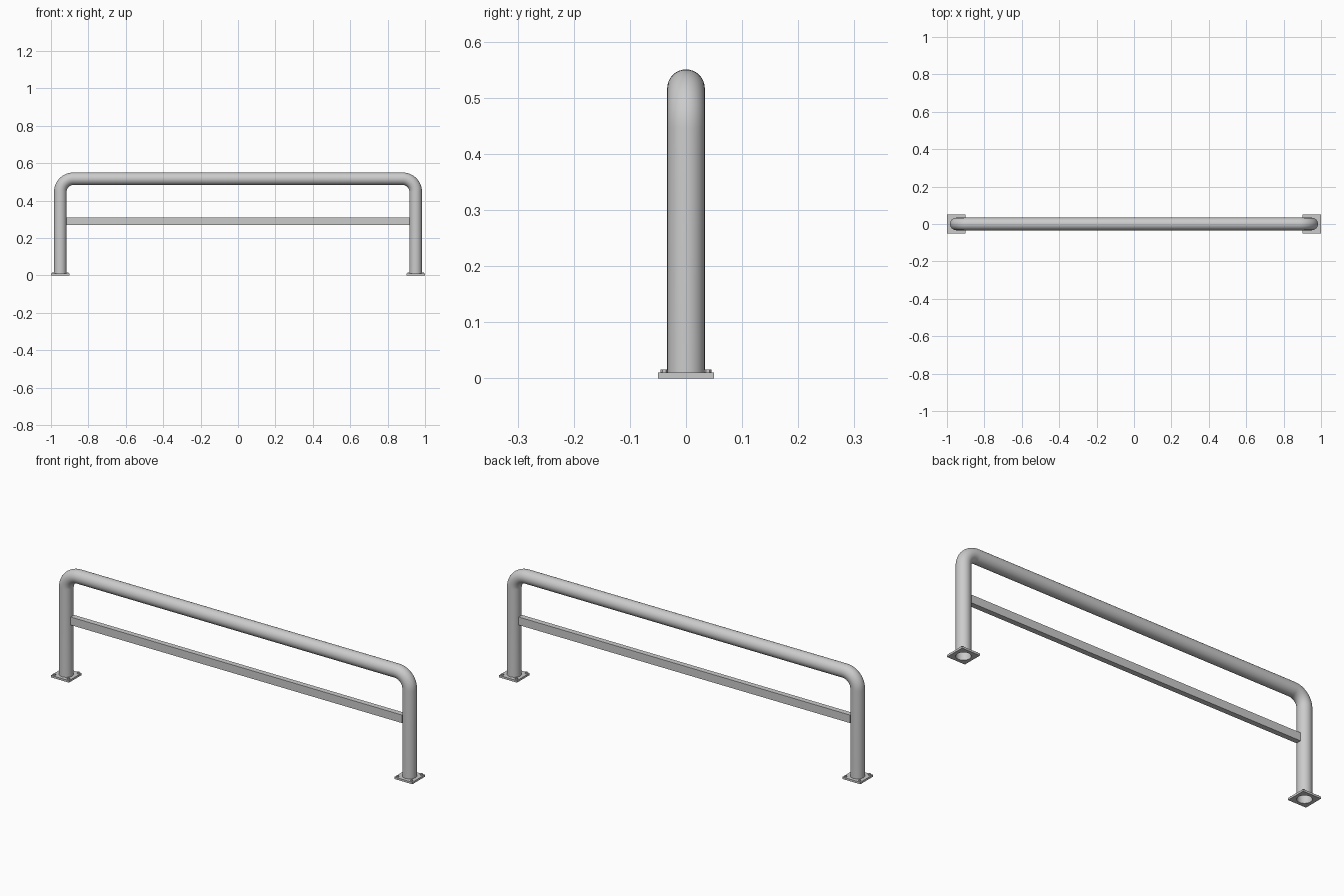
import bpy, bmesh, math
from math import sin, cos, pi

cube = bpy.data.objects.get("Cube")
if cube:
    bpy.data.objects.remove(cube)

steel = bpy.data.materials.new("grey_steel")
steel.use_nodes = True
GREY = (0.6, 0.6, 0.6, 1)
steel.diffuse_color = GREY
steel.node_tree.nodes["Principled BSDF"].inputs["Base Color"].default_value = GREY

LEG_X, RAIL_Z, TUBE_R, BEND_R = 0.95, 0.517, 0.0335, 0.07
PLATE_HALF, PLATE_H = 0.05, 0.01


def add_object(name, bm, location=(0, 0, 0), smooth=False):
    mesh = bpy.data.meshes.new(name)
    bm.to_mesh(mesh)
    bm.free()
    mesh.materials.append(steel)
    obj = bpy.data.objects.new(name, mesh)
    obj.location = location
    bpy.context.collection.objects.link(obj)
    if smooth:
        bpy.ops.object.select_all(action="DESELECT")
        obj.select_set(True)
        bpy.context.view_layer.objects.active = obj
        bpy.ops.object.shade_smooth_by_angle(angle=math.radians(35))
    return obj


# Bent tube: a circle swept up one leg, over the top and down the other
def bent_tube(sides=32, steps=12):
    path = [(-LEG_X, 0, 0)]                      # x, z, tangent tilt
    for side in (-1, 1):
        for i in range(steps + 1):
            a = pi / 2 * i / steps
            if side > 0:
                a += pi / 2
            path.append((side * (LEG_X - BEND_R) - BEND_R * cos(a),
                         RAIL_Z - BEND_R + BEND_R * sin(a), a))
    path.append((LEG_X, 0, pi))
    bm = bmesh.new()
    rings = []
    for x, z, a in path:
        ring = []
        for k in range(sides):
            t = 2 * pi * k / sides
            out = TUBE_R * cos(t)
            ring.append(bm.verts.new((x - out * cos(a), TUBE_R * sin(t), z + out * sin(a))))
        rings.append(ring)
    for low, high in zip(rings, rings[1:]):
        for k in range(sides):
            n = (k + 1) % sides
            bm.faces.new((low[k], low[n], high[n], high[k]))
    bmesh.ops.recalc_face_normals(bm, faces=bm.faces)
    # open ended, so make sure the surface faces outward
    bm.faces.ensure_lookup_table()
    face = bm.faces[0]
    centre = face.calc_center_median()
    if face.normal.x * (centre.x + LEG_X) + face.normal.y * centre.y < 0:
        bmesh.ops.reverse_faces(bm, faces=bm.faces)
    return add_object("bent_tube", bm, smooth=True)


# Square foot plate with a round hole for the tube
def foot_plate(name, x, sides=32):
    bm = bmesh.new()
    loops = []
    for square, z in ((True, 0), (True, PLATE_H), (False, PLATE_H), (False, 0)):
        loop = []
        for k in range(sides):
            c, s = cos(2 * pi * k / sides), sin(2 * pi * k / sides)
            r = PLATE_HALF / max(abs(c), abs(s)) if square else TUBE_R
            loop.append(bm.verts.new((r * c, r * s, z)))
        loops.append(loop)
    for i in range(4):
        a, b = loops[i], loops[(i + 1) % 4]
        for k in range(sides):
            n = (k + 1) % sides
            bm.faces.new((a[k], a[n], b[n], b[k]))
    bmesh.ops.recalc_face_normals(bm, faces=bm.faces)
    add_object(name, bm, (x, 0, 0))


# Hexagonal bolt head
def bolt(name, x, y):
    bm = bmesh.new()
    bmesh.ops.create_cone(bm, cap_ends=True, segments=6, radius1=0.0065,
                          radius2=0.0065, depth=0.006)
    add_object(name, bm, (x, y, PLATE_H + 0.003))


bent_tube()

# Flat cross bar between the legs
bm = bmesh.new()
bmesh.ops.create_cube(bm, size=1)
bmesh.ops.scale(bm, vec=(2 * (LEG_X - TUBE_R), 0.027, 0.04), verts=bm.verts)
add_object("cross_bar", bm, (0, 0, 0.29))

for label, side in (("left", 1), ("right", -1)):
    foot_plate(label + "_foot_plate", side * LEG_X)
    for i in range(4):
        dx, dy = (-1) ** i * 0.039, (-1) ** (i // 2) * 0.039
        bolt(f"{label}_bolt_{i + 1}", side * LEG_X + dx, dy)
